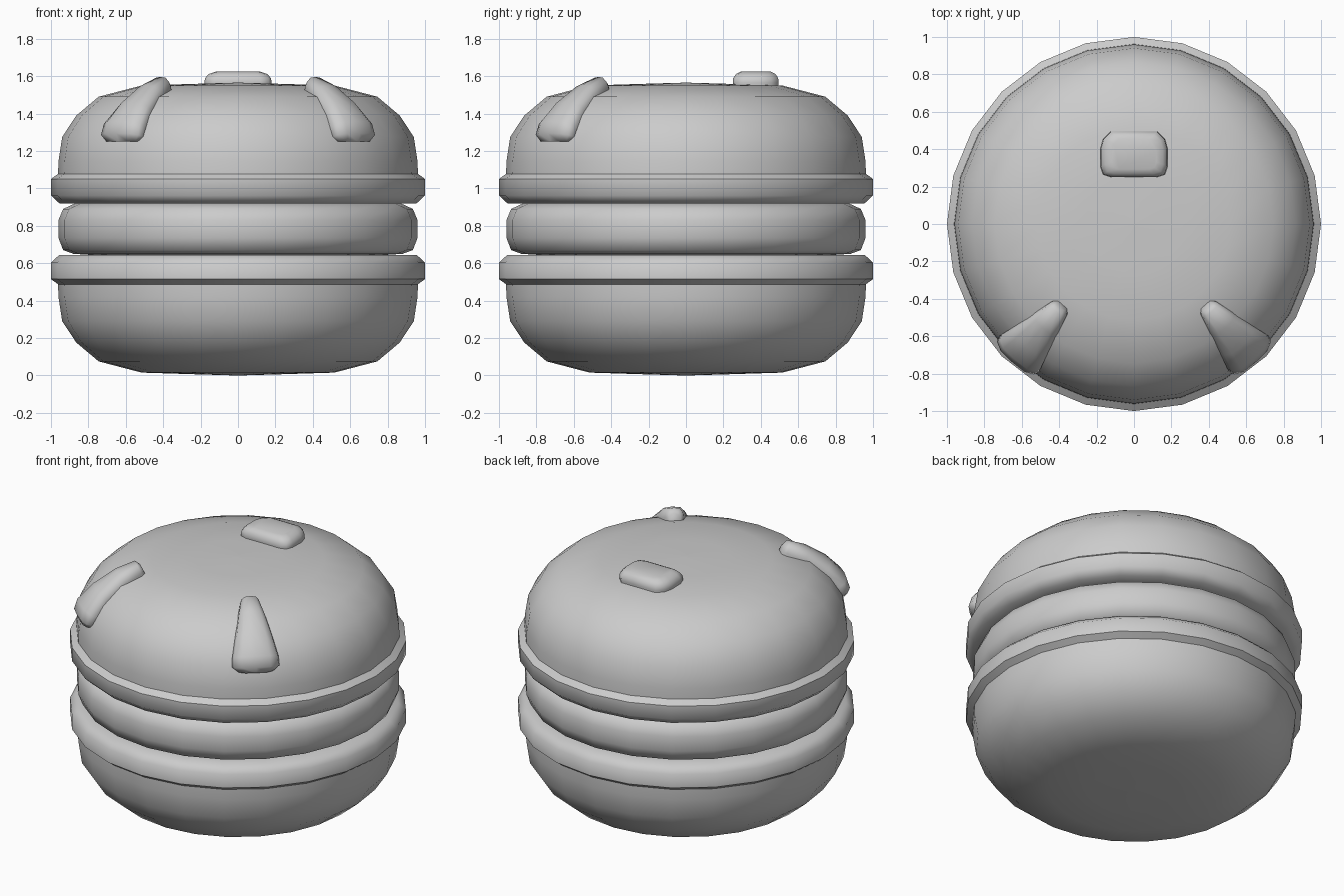
import bpy, bmesh, math
from mathutils import Vector

if "Cube" in bpy.data.objects:
    bpy.data.objects.remove(bpy.data.objects["Cube"])

SIDES = 24


def finish(bm, name, angle=40):
    bmesh.ops.recalc_face_normals(bm, faces=bm.faces)
    me = bpy.data.meshes.new(name)
    bm.to_mesh(me)
    bm.free()
    ob = bpy.data.objects.new(name, me)
    bpy.context.collection.objects.link(ob)
    bpy.ops.object.select_all(action='DESELECT')
    ob.select_set(True)
    bpy.context.view_layer.objects.active = ob
    bpy.ops.object.shade_smooth_by_angle(angle=math.radians(angle))
    return ob


def loft(name, rings, angle=40):
    """Skin a stack of equal-length point rings and cap both ends."""
    bm = bmesh.new()
    loops = [[bm.verts.new(p) for p in ring] for ring in rings]
    n = len(loops[0])
    for a, b in zip(loops, loops[1:]):
        for i in range(n):
            j = (i + 1) % n
            bm.faces.new((a[i], a[j], b[j], b[i]))
    bm.faces.new(loops[0])
    bm.faces.new(loops[-1])
    return finish(bm, name, angle)


def lathe(name, profile, angle=50):
    turn = [2 * math.pi * i / SIDES for i in range(SIDES)]
    return loft(name, [[(r * math.cos(a), r * math.sin(a), z) for a in turn]
                       for r, z in profile], angle)


# Bottom shell, and the same profile flipped for the top shell
shell = [(0.02, 0.0), (0.26, 0.007), (0.515, 0.015), (0.745, 0.075),
         (0.865, 0.176), (0.94, 0.29), (0.96, 0.42), (0.962, 0.487),
         (1.0, 0.515), (1.0, 0.603), (0.955, 0.645), (0.85, 0.645)]
lathe("bottom_shell", shell)
lathe("top_shell", [(r, 1.565 - z) for r, z in shell])

# Filling
lathe("filling", [(0.80, 0.645), (0.88, 0.65), (0.935, 0.67), (0.96, 0.735),
                  (0.96, 0.83), (0.935, 0.89), (0.87, 0.92), (0.80, 0.922)])


# Rounded nub towards the back of the top
def nub_ring(z, s):
    half = [(0.12, 0.25), (0.165, 0.265), (0.18, 0.31), (0.18, 0.40),
            (0.165, 0.455), (0.125, 0.495)]
    pts = half + [(-x, y) for x, y in reversed(half)]
    return [(x * s, 0.375 + (y - 0.375) * s, z) for x, y in pts]


loft("top_nub", [nub_ring(z, s) for z, s in
                 [(1.53, 0.97), (1.565, 1.0), (1.59, 0.98), (1.612, 0.86), (1.624, 0.66)]], 60)


# Pointed pieces hugging the front of the dome: (outer r, z), (inner r, z), half width
SECTIONS = [((0.595, 1.575), (0.575, 1.53), 0.035),
            ((0.625, 1.596), (0.59, 1.51), 0.055),
            ((0.74, 1.55), (0.68, 1.46), 0.082),
            ((0.87, 1.46), (0.79, 1.39), 0.112),
            ((0.965, 1.36), (0.87, 1.31), 0.138),
            ((0.985, 1.295), (0.89, 1.265), 0.142),
            ((0.965, 1.25), (0.90, 1.25), 0.11)]


def pointed_piece(name, side):
    a = math.radians(48.5)
    out = Vector((side * math.cos(a), -math.sin(a), 0))
    across = Vector((math.sin(a), side * math.cos(a), 0))
    rings = []
    for (ro, zo), (ri, zi), w in SECTIONS:
        ring = []
        for u, t in [(-0.6, 0.95), (0, 1), (0.6, 0.95), (0.93, 0.7), (1, 0.4),
                     (0.9, 0), (-0.9, 0), (-1, 0.4), (-0.93, 0.7)]:
            ring.append(out * (ri + (ro - ri) * t) + across * (u * w)
                        + Vector((0, 0, zi + (zo - zi) * t)))
        rings.append(ring)
    return loft(name, rings, 60)


pointed_piece("right_pointed_piece", 1)
pointed_piece("left_pointed_piece", -1)
